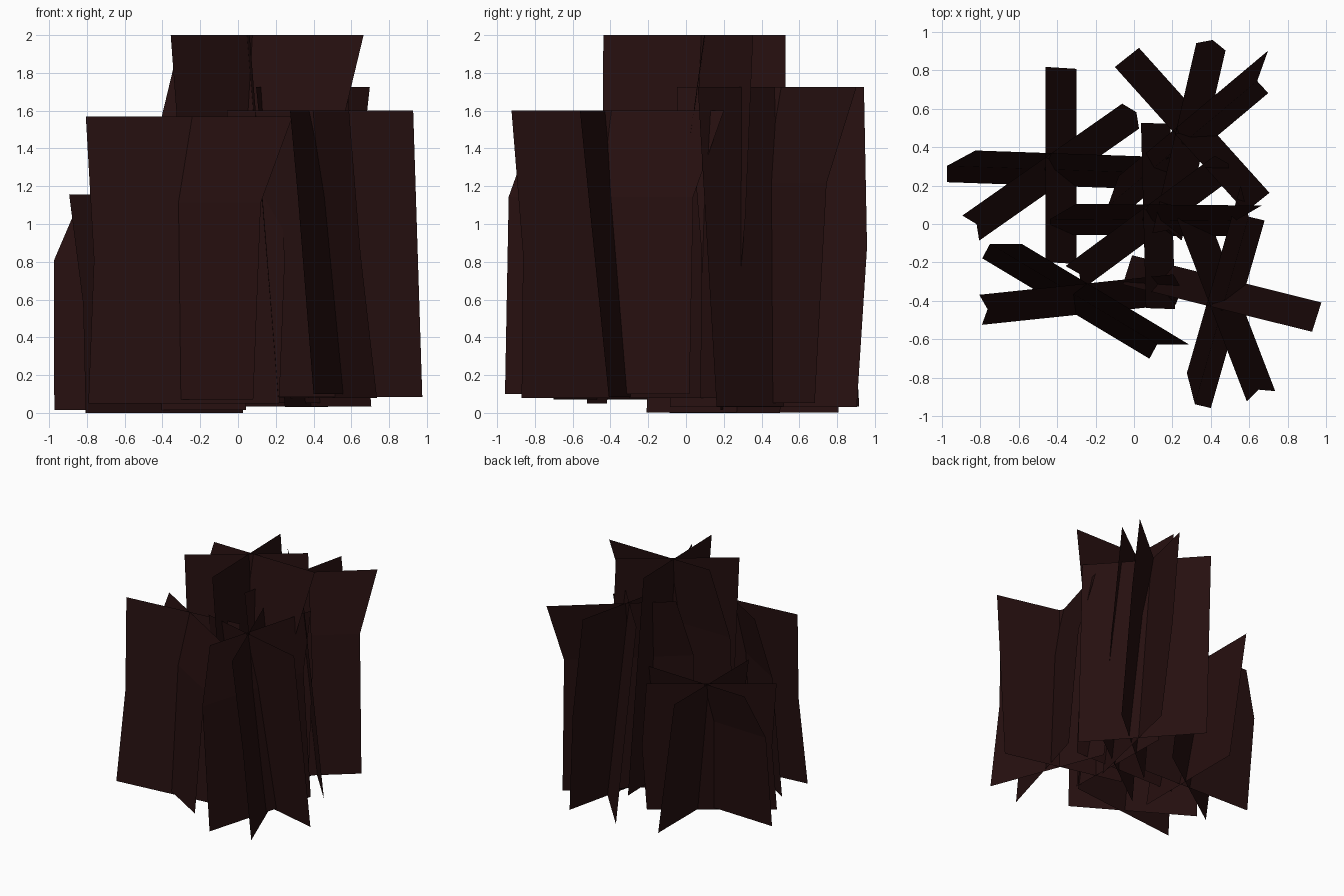
import bpy, bmesh, math
from mathutils import Vector, Matrix

if "Cube" in bpy.data.objects:
    bpy.data.objects.remove(bpy.data.objects["Cube"])

# one dark red-brown colour for the whole plant
mat = bpy.data.materials.new("dark_red_brown")
mat.diffuse_color = (0.019, 0.0048, 0.0048, 1)
mat.use_nodes = True
mat.node_tree.nodes["Principled BSDF"].inputs["Base Color"].default_value = mat.diffuse_color

HALF = 0.508  # half width of a blade sheet

# Each sheet: direction angle, base centre, rows of (along, sideways, height fraction)
SHEETS = {
    "curled_sheet": (-2, (0, 0), [(0, 0, 0.013), (-0.004, 0.085, 0.7), (0.141, 0.17, 1)]),
    "bowed_sheet": (35, (0.075, 0.005), [(0, 0, 0), (0.038, 0.078, 0.5), (0.003, 0.157, 1)]),
    "straight_sheet": (90, (0.165, 0.10), [(0, 0, 0.002), (0.01, 0.16, 1)]),
}

# Each clump: name, base position, turn, width scale, bottom z, top z, sheets used
ALL = list(SHEETS)
CLUMPS = [
    ("left_clump", (-0.465, 0.20), 0, 1.0, 0.0, 1.155, ALL),
    ("front_left_clump", (-0.355, -0.44), -29, 1.0, 0.05, 1.57, ALL[:2]),
    ("front_right_clump", (0.54, -0.47), 76, 1.0, 0.08, 1.60, ALL),
    ("back_right_clump", (0.31, 0.355), 42, 1.0, 0.03, 1.725, ALL),
    ("centre_clump", (0.047, -0.06), 1.5, 0.95, 0.08, 2.0, ALL),
]


def make_sheet(name, clump, sheet):
    _, pos, turn, scale, z0, z1, _ = clump
    angle, centre, rows = sheet
    spin = Matrix.Rotation(math.radians(turn), 3, 'Z')
    d = Vector((math.cos(math.radians(angle)), math.sin(math.radians(angle)), 0))
    n = Vector((-d.y, d.x, 0))
    bm = bmesh.new()
    prev = None
    for along, side, f in rows:
        pair = []
        for s in (-HALF, HALF):
            p = spin @ (Vector((*centre, 0)) + d * (along + s) + n * side) * scale
            pair.append(bm.verts.new((p.x + pos[0], p.y + pos[1], z0 + (z1 - z0) * f)))
        if prev:
            bm.faces.new((prev[0], prev[1], pair[1], pair[0]))
        prev = pair
    me = bpy.data.meshes.new(name)
    bm.to_mesh(me)
    bm.free()
    me.materials.append(mat)
    bpy.context.collection.objects.link(bpy.data.objects.new(name, me))


# crossing sheets of every clump
for clump in CLUMPS:
    for key in clump[6]:
        make_sheet(clump[0] + "_" + key, clump, SHEETS[key])
